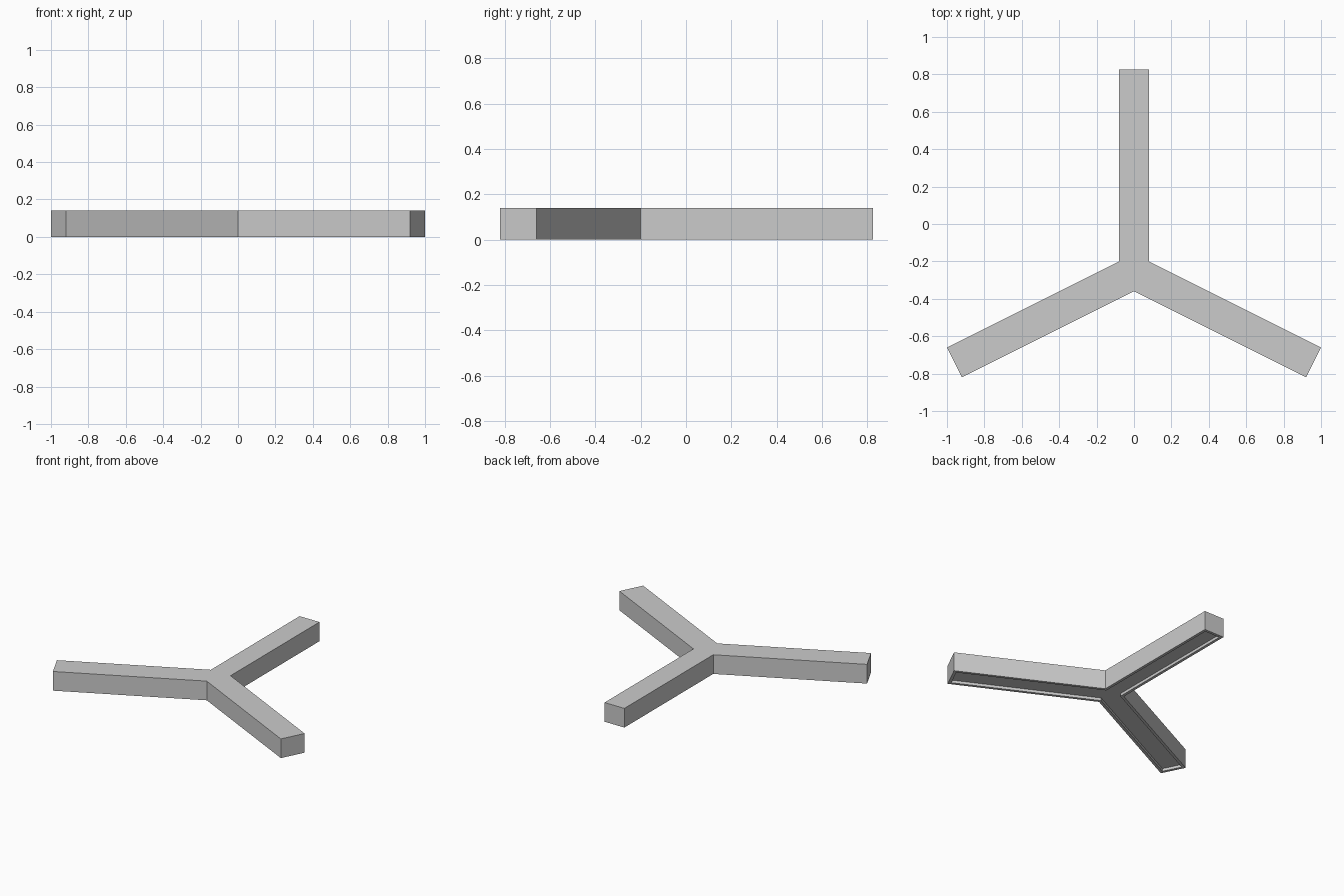
import bpy, bmesh
from mathutils import Vector

if "Cube" in bpy.data.objects:
    bpy.data.objects.remove(bpy.data.objects["Cube"])

HEIGHT, RIM, DEPTH = 0.14, 0.02, 0.02

# Right half of the three-armed outline, mirrored to the left
half = [(0.08, 0.825), (0.08, -0.2), (1.0, -0.66), (0.92, -0.82)]
outline = half + [(0, -0.36)] + [(-x, y) for x, y in reversed(half)]

bm = bmesh.new()
base = bm.faces.new([bm.verts.new((x, y, 0)) for x, y in outline])
top = bmesh.ops.extrude_face_region(bm, geom=[base], use_keep_orig=True)
bmesh.ops.translate(bm, vec=Vector((0, 0, HEIGHT)),
                    verts=[g for g in top["geom"] if isinstance(g, bmesh.types.BMVert)])
bmesh.ops.recalc_face_normals(bm, faces=bm.faces[:])

# Shallow recess with a narrow rim on the underside
under = next(f for f in bm.faces if all(abs(v.co.z) < 1e-5 for v in f.verts))
bmesh.ops.inset_region(bm, faces=[under], thickness=RIM, use_even_offset=True)
rec = bmesh.ops.extrude_discrete_faces(bm, faces=[under])
bmesh.ops.translate(bm, vec=Vector((0, 0, DEPTH)), verts=rec["faces"][0].verts[:])
bmesh.ops.recalc_face_normals(bm, faces=bm.faces[:])

mesh = bpy.data.meshes.new("three_arm_base")
bm.to_mesh(mesh)
bm.free()
bpy.context.collection.objects.link(bpy.data.objects.new("three_arm_base", mesh))
